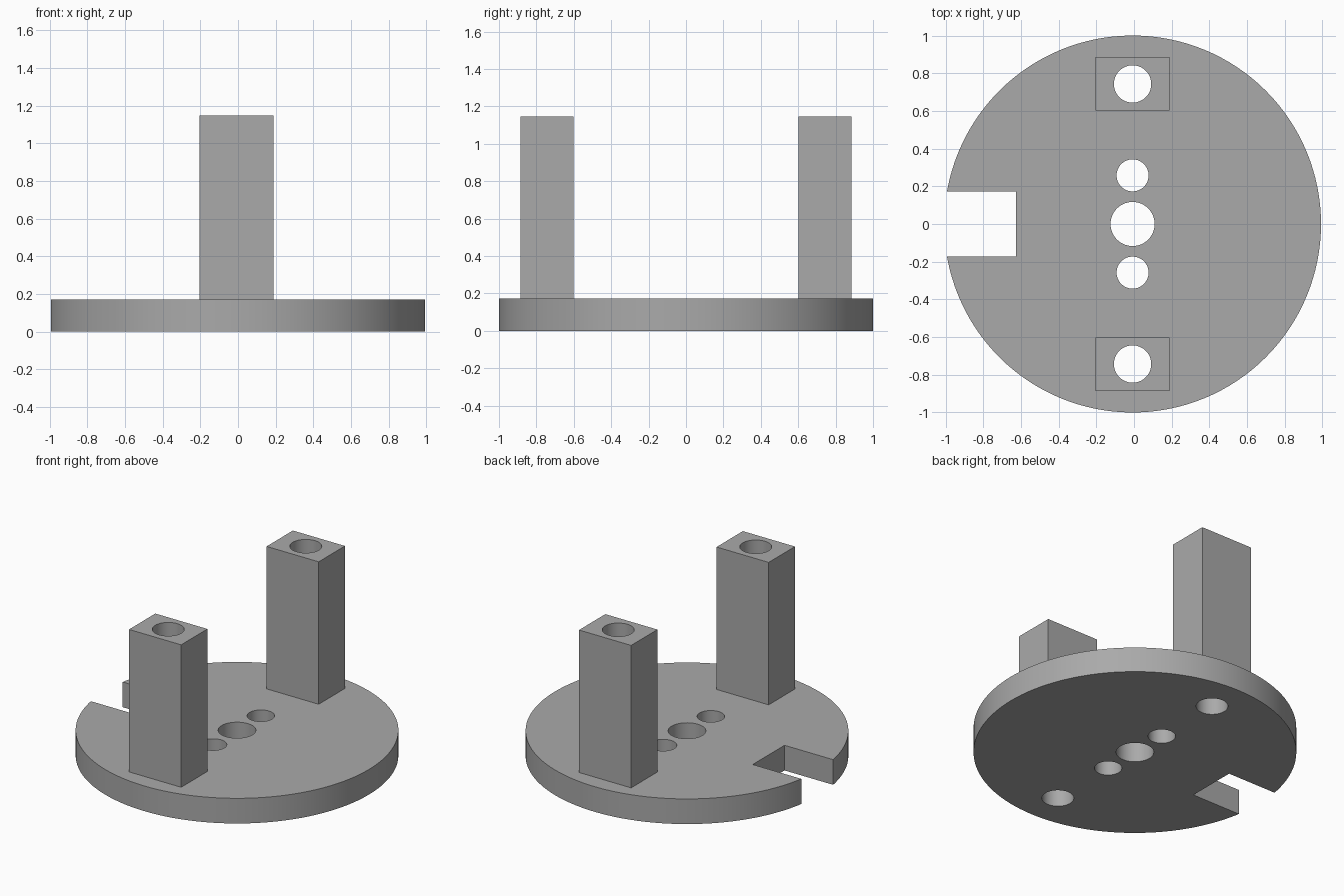
import bpy
import math

default = bpy.data.objects.get("Cube")
if default:
    bpy.data.objects.remove(default, do_unlink=True)

CX = -0.0075          # disc axis, offset because the slot trims the rim
BASE_H, POST_TOP = 0.172, 1.146
POST_Y = 0.743

grey = bpy.data.materials.new("plain grey")
grey.use_nodes = True
colour = (0.4, 0.4, 0.4, 1)
grey.diffuse_color = colour
grey.node_tree.nodes["Principled BSDF"].inputs["Base Color"].default_value = colour


def cylinder(name, y, radius, z0, z1, sides=64):
    bpy.ops.mesh.primitive_cylinder_add(vertices=sides, radius=radius, depth=z1 - z0,
                                        location=(CX, y, (z0 + z1) / 2))
    bpy.context.object.name = name
    return bpy.context.object


def box(name, low, high):
    centre = [(a + b) / 2 for a, b in zip(low, high)]
    bpy.ops.mesh.primitive_cube_add(size=1, location=centre)
    ob = bpy.context.object
    ob.name = name
    ob.scale = [b - a for a, b in zip(low, high)]
    bpy.ops.object.transform_apply(location=False, rotation=False, scale=True)
    return ob


def cut(target, cutters):
    bpy.ops.object.select_all(action='DESELECT')
    target.select_set(True)
    bpy.context.view_layer.objects.active = target
    for cutter in cutters:
        mod = target.modifiers.new("cut", 'BOOLEAN')
        mod.operation = 'DIFFERENCE'
        mod.solver = 'EXACT'
        mod.object = cutter
        bpy.ops.object.modifier_apply(modifier=mod.name)
    bpy.ops.object.shade_smooth_by_angle(angle=math.radians(30))


# Base disc and the two upright posts
base = cylinder("base_disc", 0, 1, 0, BASE_H, 128)
posts = []
for name, y in (("front_post", -POST_Y), ("back_post", POST_Y)):
    posts.append(box(name, (CX - 0.197, y - 0.142, BASE_H),
                     (CX + 0.197, y + 0.142, POST_TOP)))
for part in [base] + posts:
    part.data.materials.append(grey)

# Through holes and the rim slot
holes = [cylinder("hole_cutter", y, r, -0.2, 1.4) for y, r in
         ((0, 0.117), (-0.258, 0.085), (0.258, 0.085), (-POST_Y, 0.099), (POST_Y, 0.099))]
slot = box("slot_cutter", (-1.3, -0.172, -0.2), (-0.625, 0.172, 0.4))

cut(base, holes + [slot])
cut(posts[0], [holes[3]])
cut(posts[1], [holes[4]])

for cutter in holes + [slot]:
    bpy.data.objects.remove(cutter, do_unlink=True)
